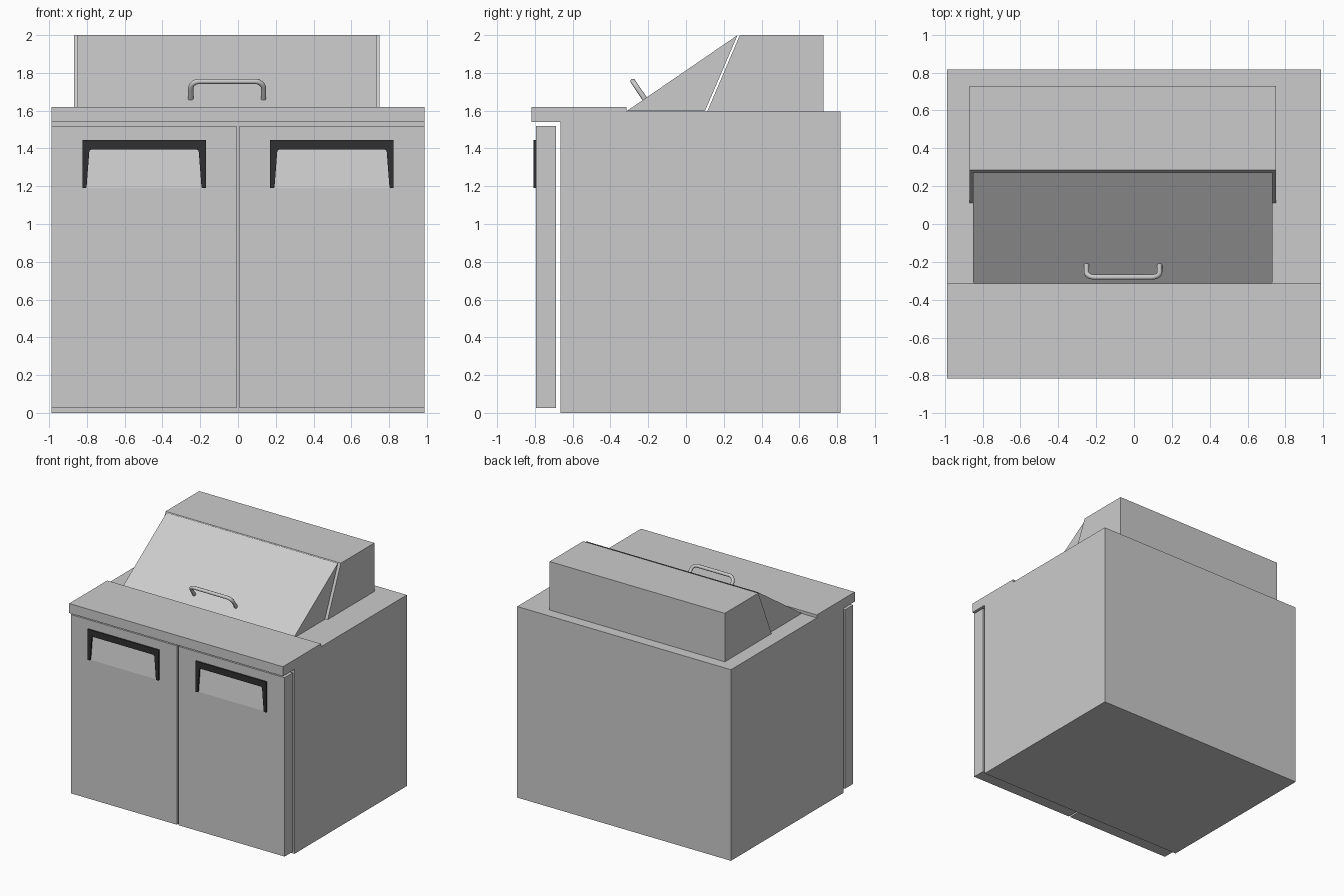
import bpy, bmesh, math
from mathutils import Vector

if "Cube" in bpy.data.objects:
    bpy.data.objects.remove(bpy.data.objects["Cube"])


def make_object(name, bm):
    bmesh.ops.recalc_face_normals(bm, faces=bm.faces)
    me = bpy.data.meshes.new(name)
    bm.to_mesh(me)
    bm.free()
    ob = bpy.data.objects.new(name, me)
    bpy.context.collection.objects.link(ob)
    return ob


def extrude(name, points, offset):
    """Extrude a closed outline of 3D points along offset."""
    bm = bmesh.new()
    face = bm.faces.new([bm.verts.new(p) for p in points])
    new = bmesh.ops.extrude_face_region(bm, geom=[face])["geom"]
    verts = [g for g in new if isinstance(g, bmesh.types.BMVert)]
    bmesh.ops.translate(bm, verts=verts, vec=offset)
    return make_object(name, bm)


def side_profile(name, x0, x1, yz):
    return extrude(name, [(x0, y, z) for y, z in yz], (x1 - x0, 0, 0))


def arc(cx, cz, r, a0, a1, n=5):
    return [(cx + r * math.cos(math.radians(a0 + (a1 - a0) * i / n)),
             cz + r * math.sin(math.radians(a0 + (a1 - a0) * i / n))) for i in range(n + 1)]


# Cabinet and overhanging work surface as one profile
side_profile("cabinet_body", -0.987, 0.987, [
    (-0.665, 0), (0.817, 0), (0.817, 1.595), (-0.315, 1.595),
    (-0.315, 1.62), (-0.817, 1.62), (-0.817, 1.54), (-0.665, 1.54)])

# Hood with slanted front, and the wedge lid leaning on it
side_profile("hood_back", -0.868, 0.75, [
    (0.112, 1.595), (0.728, 1.595), (0.728, 2.0), (0.285, 2.0)])
side_profile("hood_lid", -0.85, 0.732, [
    (-0.315, 1.597), (0.1, 1.597), (0.273, 2.0)])

# Doors with a sloped finger recess, and dark pull frames
dark = bpy.data.materials.new("dark_plastic")
dark.diffuse_color = (0.03, 0.03, 0.03, 1)
dark.use_nodes = True
dark.node_tree.nodes["Principled BSDF"].inputs["Base Color"].default_value = dark.diffuse_color
for side, s in (("left", -1), ("right", 1)):
    door = side_profile(side + "_door", s * 0.008, s * 0.987, [
        (-0.795, 0.027), (-0.687, 0.027), (-0.687, 1.52), (-0.795, 1.52)])
    cutter = side_profile(side + "_recess_cutter", s * 0.185, s * 0.81, [
        (-0.83, 1.19), (-0.795, 1.19), (-0.755, 1.42), (-0.83, 1.42)])
    cutter.hide_render = True
    cutter.hide_set(True)
    cut = door.modifiers.new("recess", "BOOLEAN")
    cut.object = cutter
    cut.solver = "EXACT"

    # Half of the frame outline around its own centre, then mirrored
    half = [(0.327, 1.445), (0.327, 1.19), (0.307, 1.19)]
    half += [(0.304, 1.198)] + arc(0.276, 1.38, 0.014, 0, 90)
    outline = half + [(-x, z) for x, z in reversed(half)]
    frame = extrude(side + "_door_pull",
                    [(s * 0.4975 + x, -0.807, z) for x, z in outline], (0, 0.013, 0))
    frame.data.materials.append(dark)

# Lid handle: rounded tube standing square to the lid slope
origin = Vector((-0.0575, -0.215, 1.657))
up = Vector((0, -0.56, 0.83)).normalized()
hw, h, r = 0.193, 0.118, 0.045
path = [(-hw, 0)] + arc(-hw + r, h - r, r, 180, 90, 6) + arc(hw - r, h - r, r, 90, 0, 6) + [(hw, 0)]
curve = bpy.data.curves.new("lid_handle", "CURVE")
curve.dimensions = "3D"
curve.bevel_depth = 0.014
curve.bevel_resolution = 3
curve.use_fill_caps = True
spline = curve.splines.new("POLY")
spline.points.add(len(path) - 1)
for pt, (x, d) in zip(spline.points, path):
    pt.co = (*(origin + Vector((x, 0, 0)) + up * d), 1)
handle = bpy.data.objects.new("lid_handle", curve)
bpy.context.collection.objects.link(handle)
bpy.context.view_layer.objects.active = handle
handle.select_set(True)
bpy.ops.object.convert(target="MESH")
bpy.ops.object.shade_smooth_by_angle(angle=math.radians(40))
